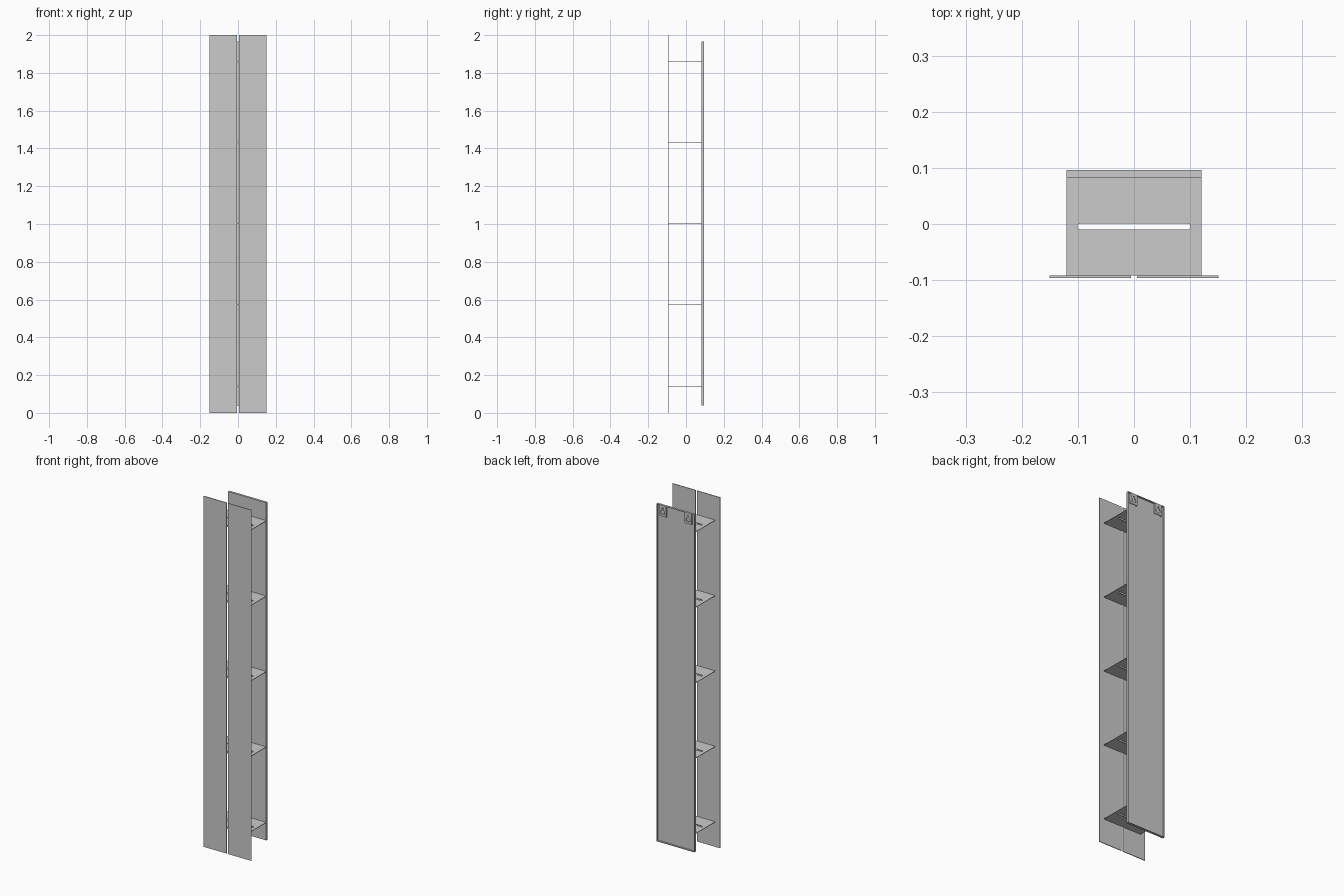
import bpy
import math

if "Cube" in bpy.data.objects:
    bpy.data.objects.remove(bpy.data.objects["Cube"])

T = 0.003  # sheet thickness


def box(name, x0, x1, y0, y1, z0, z1):
    bpy.ops.mesh.primitive_cube_add(size=1, location=((x0 + x1) / 2, (y0 + y1) / 2, (z0 + z1) / 2))
    ob = bpy.context.object
    ob.name = name
    ob.scale = (x1 - x0, y1 - y0, z1 - z0)
    bpy.ops.object.transform_apply(location=False, rotation=False, scale=True)
    return ob


def plate(name, loops, thickness, location, upright=False):
    """Flat sheet from an outline and its holes, converted to a mesh."""
    cu = bpy.data.curves.new(name, 'CURVE')
    cu.dimensions = '2D'
    cu.fill_mode = 'BOTH'
    cu.extrude = thickness / 2
    for pts in loops:
        sp = cu.splines.new('POLY')
        sp.points.add(len(pts) - 1)
        for p, (x, y) in zip(sp.points, pts):
            p.co = (x, y, 0, 1)
        sp.use_cyclic_u = True
    ob = bpy.data.objects.new(name, cu)
    bpy.context.collection.objects.link(ob)
    ob.location = location
    if upright:
        ob.rotation_euler.x = math.pi / 2
    bpy.ops.object.select_all(action='DESELECT')
    ob.select_set(True)
    bpy.context.view_layer.objects.active = ob
    bpy.ops.object.convert(target='MESH')
    return bpy.context.object


def rect(hx, hy):
    return [(-hx, -hy), (hx, -hy), (hx, hy), (-hx, hy)]


def slot(hx, r, n=8):
    pts = []
    for side, start in ((1, -90), (-1, 90)):
        for i in range(n + 1):
            a = math.radians(start + 180 * i / n)
            pts.append((side * (hx - r) + r * math.cos(a), r * math.sin(a)))
    return pts


# Two tall front panels with a narrow gap
for side, label in ((-1, "left"), (1, "right")):
    a, b = sorted((side * 0.005, side * 0.151))
    box(f"front_panel_{label}", a, b, -0.096, -0.092, 0, 2)

# Slotted shelves joining front panels to the back tray
for i in range(5):
    plate(f"shelf_{i + 1}", [rect(0.12, 0.0875), slot(0.101, 0.005)], T,
          (0, -0.0045, 0.142 + 0.43 * i))

# Back tray: sheet with a rim folded towards the rear
Z0, Z1, Y0, Y1 = 0.04, 1.965, 0.083, 0.096
box("back_sheet", -0.12, 0.12, Y0, Y0 + T, Z0, Z1)
box("back_rim_left", -0.12, -0.12 + T, Y0 + T, Y1, Z0, Z1)
box("back_rim_right", 0.12 - T, 0.12, Y0 + T, Y1, Z0, Z1)
box("back_rim_bottom", -0.12 + T, 0.12 - T, Y0 + T, Y1, Z0, Z0 + T)
box("back_rim_top", -0.12 + T, 0.12 - T, Y0 + T, Y1, Z1 - T, Z1)

# Wall hangers hanging from the top rim, each with a tapered opening
opening = [(-0.012, -0.016), (0.012, -0.016), (0.012, -0.004), (0.004, 0.008),
           (0.004, 0.018), (-0.004, 0.018), (-0.004, 0.008), (-0.012, -0.004)]
for side, label in ((-1, "left"), (1, "right")):
    x = side * 0.08
    plate(f"hanger_{label}", [rect(0.021, 0.03), opening], T, (x, Y1 - T / 2, Z1 - 0.033), True)
    for s in (-1, 1):
        a, b = sorted((x + s * 0.021, x + s * 0.018))
        box(f"hanger_{label}_side", a, b, Y0 + T, Y1 - T, Z1 - 0.063, Z1 - T)
